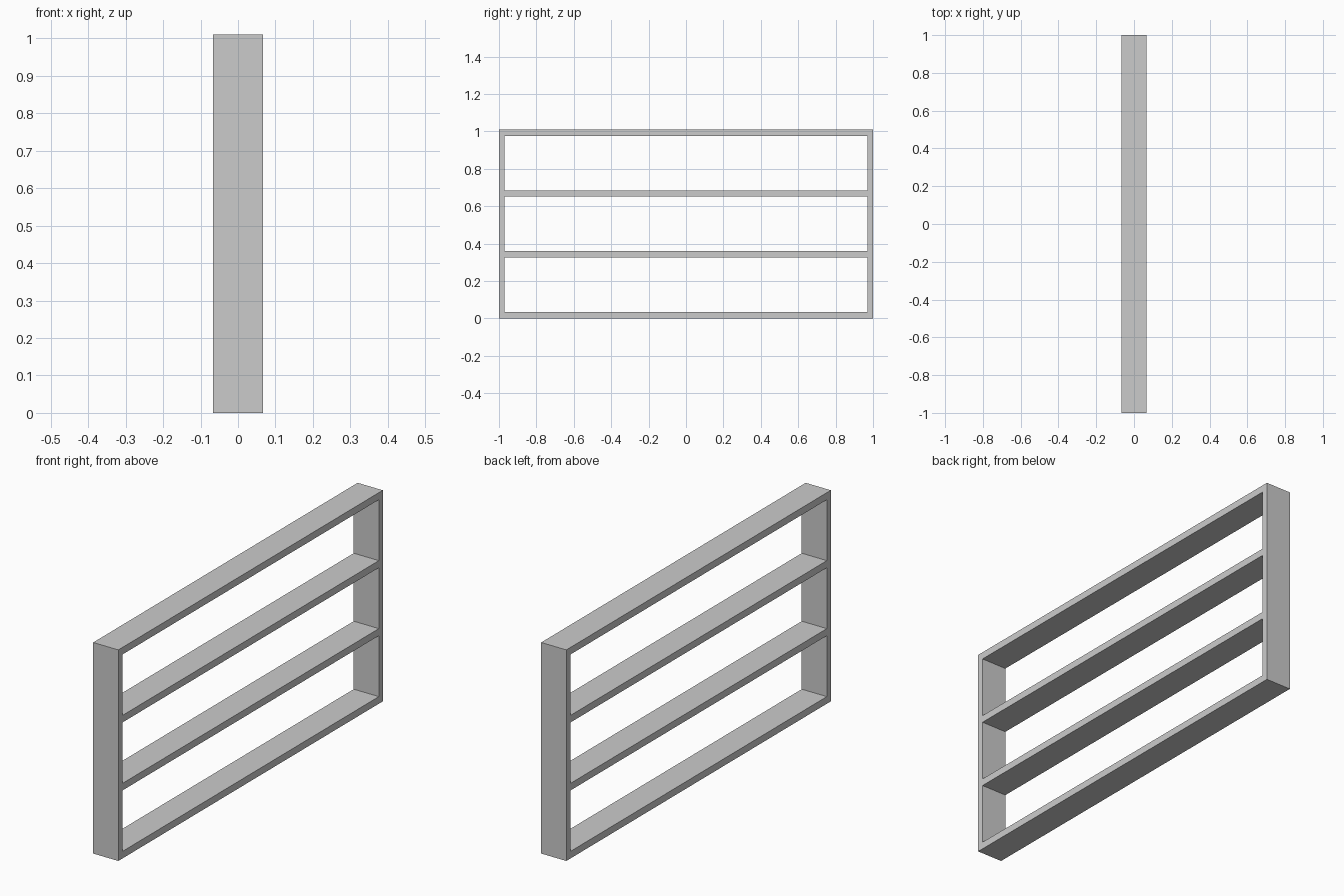
import bpy

if "Cube" in bpy.data.objects:
    bpy.data.objects.remove(bpy.data.objects["Cube"])

DEPTH, LENGTH, HEIGHT = 0.133, 2.0, 1.01
SIDE_T, SHELF_T = 0.03, 0.034
SHELVES = 4


def box(name, size, centre):
    bpy.ops.mesh.primitive_cube_add(size=1, location=centre)
    ob = bpy.context.object
    ob.name = name
    ob.scale = size
    bpy.ops.object.transform_apply(location=False, rotation=False, scale=True)
    return ob


# Upright end panels
for name, s in (("front_side_panel", -1), ("back_side_panel", 1)):
    box(name, (DEPTH, SIDE_T, HEIGHT), (0, s * (LENGTH - SIDE_T) / 2, HEIGHT / 2))

# Evenly spaced boards between the panels, bottom to top
pitch = (HEIGHT - SHELF_T) / (SHELVES - 1)
for i in range(SHELVES):
    box(f"shelf_board_{i + 1}", (DEPTH, LENGTH - 2 * SIDE_T, SHELF_T),
        (0, 0, SHELF_T / 2 + i * pitch))
